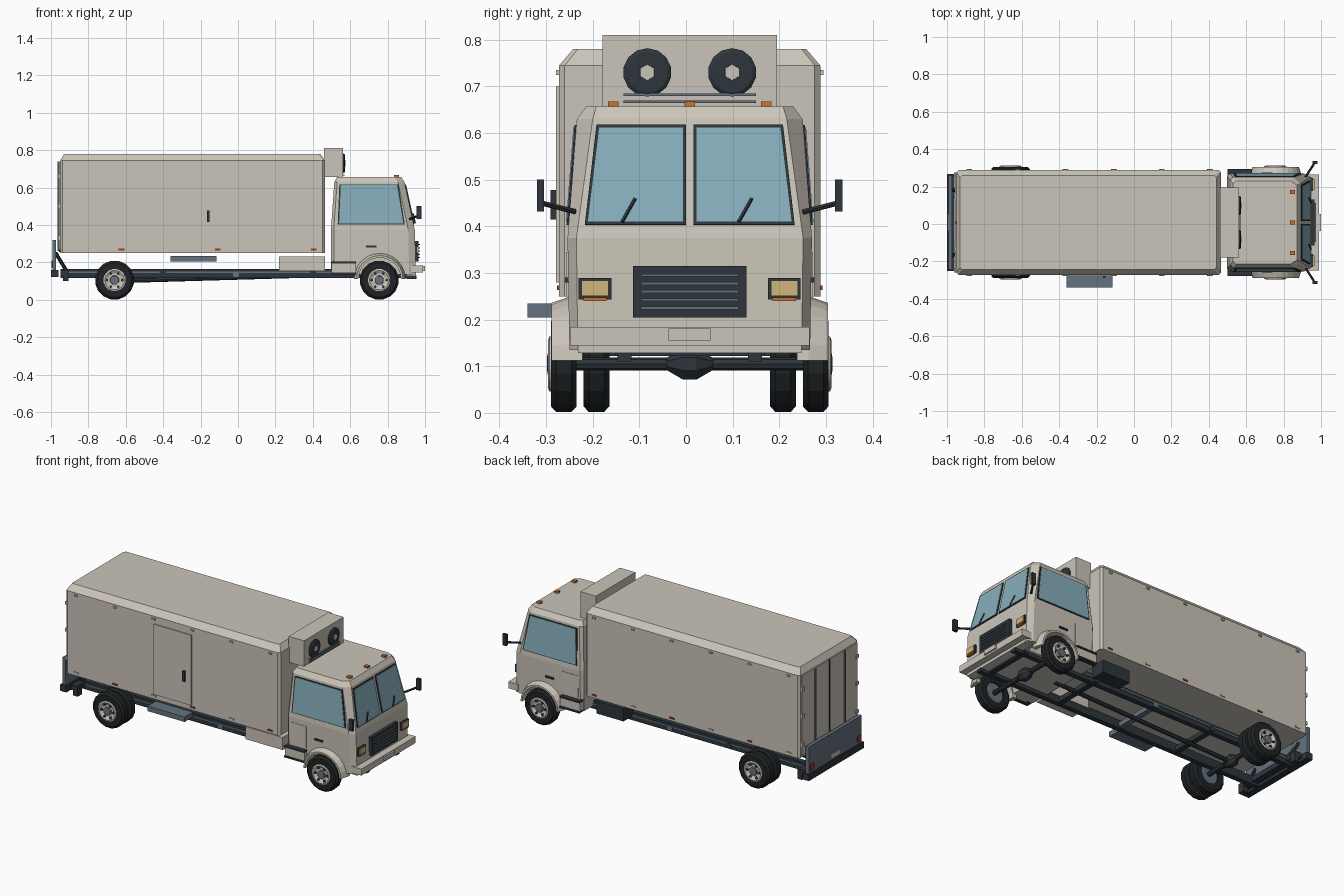
import bpy, bmesh, math
from mathutils import Vector, Matrix

if "Cube" in bpy.data.objects:
    bpy.data.objects.remove(bpy.data.objects["Cube"])
CENTRE_Y = 0.008
parts = []


def material(name, r, g, b):
    m = bpy.data.materials.new(name)
    m.use_nodes = True
    m.diffuse_color = (r, g, b, 1)
    m.node_tree.nodes["Principled BSDF"].inputs["Base Color"].default_value = (r, g, b, 1)
    return m


BEIGE = material("warm_beige_paint", .60, .56, .49)
DARK = material("dark_trim", .027, .036, .045)
TYRE = material("tyre_rubber", .014, .017, .019)
GREY = material("steel_grey", .13, .17, .21)
GLASS = material("blue_glass", .24, .42, .50)
ORANGE = material("orange_lamp", .60, .17, .03)
YELLOW = material("headlight_yellow", .62, .47, .20)
RED = material("red_lamp", .35, .03, .025)


def finish(bm, name, mat):
    bmesh.ops.recalc_face_normals(bm, faces=bm.faces)
    me = bpy.data.meshes.new(name)
    bm.to_mesh(me)
    bm.free()
    me.materials.append(mat)
    ob = bpy.data.objects.new(name, me)
    bpy.context.collection.objects.link(ob)
    parts.append(ob)
    return ob


def loft(name, rings, mat, caps=True, closed=False):
    bm = bmesh.new()
    loops = [[bm.verts.new(p) for p in ring] for ring in rings]
    n = len(loops[0])
    pairs = list(zip(loops, loops[1:])) + ([(loops[-1], loops[0])] if closed else [])
    for a, b in pairs:
        for i in range(n):
            bm.faces.new((a[i], a[(i + 1) % n], b[(i + 1) % n], b[i]))
    if caps:
        bm.faces.new(loops[0])
        bm.faces.new(loops[-1])
    return finish(bm, name, mat)


def box(name, x0, x1, y0, y1, z0, z1, mat):
    return loft(name, [[(x0, y0, z), (x1, y0, z), (x1, y1, z), (x0, y1, z)] for z in (z0, z1)], mat)


def pair(name, x0, x1, y0, y1, z0, z1, mat):
    box("left_" + name, x0, x1, y0, y1, z0, z1, mat)
    box("right_" + name, x0, x1, -y1, -y0, z0, z1, mat)


def panel(name, corners, depth, mat, inset=0.0):
    """Thin plate on a slanted surface, thickened along its normal."""
    pts = [Vector(p) for p in corners]
    mid = sum(pts, Vector()) / len(pts)
    nor = (pts[1] - pts[0]).cross(pts[2] - pts[1]).normalized()
    if nor.dot(mid - Vector((.7, 0, .4))) < 0:
        nor.negate()
    pts = [p + ((mid - p).normalized() * inset) for p in pts]
    return loft(name, [[p - nor * .002 for p in pts], [p + nor * depth for p in pts]], mat)


def turned(name, profile, x, y, z, mat, sides=16, axis="y", caps=True):
    """Revolve (radius, offset) pairs about the y or x axis."""
    rings = []
    for r, o in profile:
        ring = []
        for i in range(sides):
            a = math.tau * (i + .5) / sides
            c, s = r * math.cos(a), r * math.sin(a)
            ring.append((x + c, y + o, z + s) if axis == "y" else (x + o, y + c, z + s))
        rings.append(ring)
    return loft(name, rings, mat, caps, not caps)


def rod(name, a, b, r, mat, sides=6):
    a, b = Vector(a), Vector(b)
    rot = (b - a).to_track_quat('Z', 'Y')
    ring = [rot @ Vector((r * math.cos(t), r * math.sin(t), 0))
            for t in [math.tau * i / sides for i in range(sides)]]
    return loft(name, [[p + v for v in ring] for p in (a, b)], mat)


def body_ring(z, x0, x1, w, c):
    half = [(x0, w - c), (x0 + c, w), (x1 - c, w), (x1, w - c)]
    return [(x, y, z) for x, y in half] + [(x, -y, z) for x, y in reversed(half)]


# Cargo box with chamfered roof
loft("cargo_box", [body_ring(.25, -.95, .465, .28, .012), body_ring(.745, -.95, .465, .28, .012),
                   body_ring(.78, -.93, .44, .25, .01)], BEIGE)
box("side_door", -.365, -.115, -.287, -.275, .28, .70, BEIGE)
box("side_door_handle", -.166, -.152, -.298, -.285, .415, .478, DARK)
box("side_step", -.36, -.115, -.348, -.27, .205, .235, GREY)
for k in range(6):
    x = -.88 + .257 * k
    pair(f"side_marker_{k}", x - .015, x + .015, .278, .285, .264, .273, RED if k % 2 else BEIGE)
    pair(f"roof_marker_{k}", x - .01, x + .01, .278, .287, .725, .735, BEIGE)

# Rear doors, lift gate and bumper
pair("rear_door", -.956, -.945, .005, .262, .265, .74, BEIGE)
box("rear_door_seam", -.958, -.945, -.005, .005, .255, .74, DARK)
for s, side in ((1, "left"), (-1, "right")):
    rod(side + "_lock_rod", (-.96, s * .14, .26), (-.96, s * .14, .74), .006, GREY)
    for z in (.33, .5, .66):
        box(f"{side}_hinge_{z}", -.962, -.95, s * .255 - .012, s * .255 + .012, z - .01, z + .01, BEIGE)
    rod(side + "_gate_arm", (-.975, s * .18, .25), (-.92, s * .15, .16), .01, DARK)
box("lift_gate", -.993, -.972, -.25, .25, .16, .32, GREY)
box("rear_bumper", -1, -.96, -.26, .26, .122, .16, DARK)
pair("tail_lamp", -.998, -.985, .205, .24, .175, .21, RED)
box("rear_plate", -.998, -.985, -.045, .045, .17, .197, BEIGE)
pair("rear_foot", -.935, -.905, .19, .23, .1, .158, DARK)
box("rear_crossbeam", -.95, -.91, -.23, .23, .13, .16, DARK)

# Chassis frame
pair("frame_rail", -.95, .93, .125, .155, .115, .165, DARK)
pair("rail_flange", -.93, .64, .155, .159, .142, .15, GREY)
for k, x in enumerate((-.4, -.01, .4, .88)):
    box(f"cross_member_{k}", x - .016, x + .016, -.16, .16, .122, .15, GREY if k == 1 else DARK)
box("fuel_tank", .22, .465, -.25, -.12, .155, .23, BEIGE)
box("battery_case", .24, .42, .15, .24, .14, .215, DARK)
rod("drive_shaft", (-.66, 0, .1), (.55, 0, .135), .012, DARK, 8)

# Axles and wheels
for axle, x in (("rear", -.66), ("front", .755)):
    rod(axle + "_axle", (x, -.27, .105), (x, .27, .105), .014, DARK, 8)
    turned(axle + "_differential", [(.014, -.05), (.036, -.015), (.036, .015), (.014, .05)], x, 0, .105, DARK, 8)
    for s, side in ((1, "left"), (-1, "right")):
        name = f"{side}_{axle}_"
        for j, y in enumerate((.27, .2) if axle == "rear" else (.27,)):
            w = .0275
            turned(f"{name}tyre_{j}", [(.058, -w), (.093, -w), (.105, -.6 * w), (.105, .6 * w),
                                       (.093, w), (.058, w)], x, s * y, .105, TYRE, 16, caps=False)
            turned(f"{name}wheel_disc_{j}", [(.06, -.018), (.06, .018)], x, s * y, .105, GREY)
        turned(name + "rim", [(.061, s * .018), (.06, s * .031), (.052, s * .034), (.036, s * .024)],
               x, s * .27, .105, BEIGE)
        turned(name + "hub", [(.026, s * .02), (.024, s * .035), (.012, s * .036)], x, s * .27, .105, GREY, 8)
        for k in range(6):
            a = math.tau * k / 6
            turned(f"{name}rim_hole_{k}", [(.008, s * .02), (.008, s * .033)], x + .041 * math.cos(a), s * .27,
                   .105 + .041 * math.sin(a), DARK, 6)


# Cab shell with slanted windscreen and chamfered front corners
def cab_ring(z, x0, x1, w, front):
    half = [(x0, w - .015), (x0 + .015, w), (x1 - .035, w), (x1, front)]
    return [(x, y, z) for x, y in half] + [(x, -y, z) for x, y in reversed(half)]


cab = loft("cab", [cab_ring(.135, .497, .95, .258, .24), cab_ring(.375, .497, .945, .262, .243),
                   cab_ring(.63, .515, .89, .242, .208), cab_ring(.657, .53, .872, .222, .2)], BEIGE)
for s in (1, -1):
    cutter = turned("arch_cutter", [(.122, -.07), (.122, .07)], .758, s * .24, .11, DARK, 20)
    mod = cab.modifiers.new("arch", "BOOLEAN")
    mod.operation, mod.object, mod.solver = "DIFFERENCE", cutter, "EXACT"
    bpy.context.view_layer.objects.active = cab
    bpy.ops.object.modifier_apply(modifier=mod.name)
    parts.remove(cutter)
    bpy.data.objects.remove(cutter)


def front_x(z):
    return .945 - (z - .375) * .055 / .255


def side_y(z):
    return .262 - (z - .375) * .02 / .255


LOW, HIGH = .403, .617
for s, side in ((1, "left"), (-1, "right")):
    # Windows: dark frame plates with glass on top
    screen = [(front_x(LOW), s * .008, LOW), (front_x(LOW), s * .225, LOW),
              (front_x(HIGH), s * .2, HIGH), (front_x(HIGH), s * .008, HIGH)]
    door = [(.533, s * side_y(LOW), LOW), (.892, s * side_y(LOW), LOW),
            (.858, s * side_y(HIGH), HIGH), (.542, s * side_y(HIGH), HIGH)]
    for label, quad in (("windscreen", screen), ("side_window", door)):
        panel(f"{side}_{label}_frame", quad, .004, DARK)
        panel(f"{side}_{label}_glass", quad, .006, GLASS, .009)
    y = s * .125 - .008
    rod(side + "_wiper", (front_x(.41) + .01, y - .012, .41), (front_x(.46) + .01, y + .016, .46), .004, DARK, 4)
    # Mirrors
    rod(side + "_mirror_arm", (.915, s * .24, .43), (.965, s * .318, .45), .006, DARK)
    # Fender arch over the front wheel
    arc = [math.pi * i / 12 for i in range(13)]
    loft(side + "_fender", [[(.758 + r * math.cos(a), s * y, .112 + r * math.sin(a))
                             for r, y in ((.113, .23), (.113, .296), (.124, .296), (.138, .255), (.138, .23))]
                            for a in arc], BEIGE)
pair("mirror", .955, .98, .312, .328, .432, .5, DARK)
pair("door_handle", .685, .74, .255, .268, .28, .29, DARK)
pair("cab_step", .5, .632, .245, .28, .145, .195, BEIGE)
pair("upper_step_tread", .5, .632, .245, .286, .195, .205, DARK)
pair("lower_step_tread", .5, .632, .245, .286, .135, .145, DARK)
pair("door_panel", .525, .63, .25, .264, .215, .345, BEIGE)

# Front face: grille, lamps, bumper
box("grille", .94, .966, -.122, .122, .205, .315, DARK)
for k in range(5):
    z = .225 + .0175 * k
    box(f"grille_slat_{k}", .95, .972, -.105, .105, z - .003, z + .003, GREY)
pair("headlight_frame", .94, .958, .168, .238, .243, .289, DARK)
pair("headlight", .945, .964, .174, .232, .251, .284, YELLOW)
pair("turn_signal", .94, .962, .178, .228, .24, .247, ORANGE)
box("front_bumper", .925, .99, -.257, .257, .145, .184, BEIGE)
box("bumper_pad", .98, 1, -.045, .045, .155, .181, BEIGE)
box("front_valance", .90, .952, -.24, .24, .128, .146, BEIGE)
pair("tow_bracket", .9, .955, .125, .155, .11, .13, DARK)
for k, y in enumerate((-.164, 0, .164)):
    box(f"roof_lamp_{k}", .835, .86, y - .011, y + .011, .654, .668, ORANGE)

# Cooling unit on the front of the cargo box
box("cooling_unit", .46, .562, -.187, .187, .655, .81, BEIGE)
for s, side in ((1, "left"), (-1, "right")):
    turned(side + "_fan", [(.052, -.005), (.052, .005), (.044, .01)], .562, s * .091, .73, DARK, 14, "x")
    turned(side + "_fan_hub", [(.019, 0), (.017, .013)], .562, s * .091, .73, BEIGE, 6, "x")
for z in (.667, .682):
    box(f"unit_vent_bar_{z}", .555, .57, -.142, .142, z - .003, z + .003, GREY)

for ob in parts:
    ob.data.transform(Matrix.Translation((0, CENTRE_Y, 0)))
